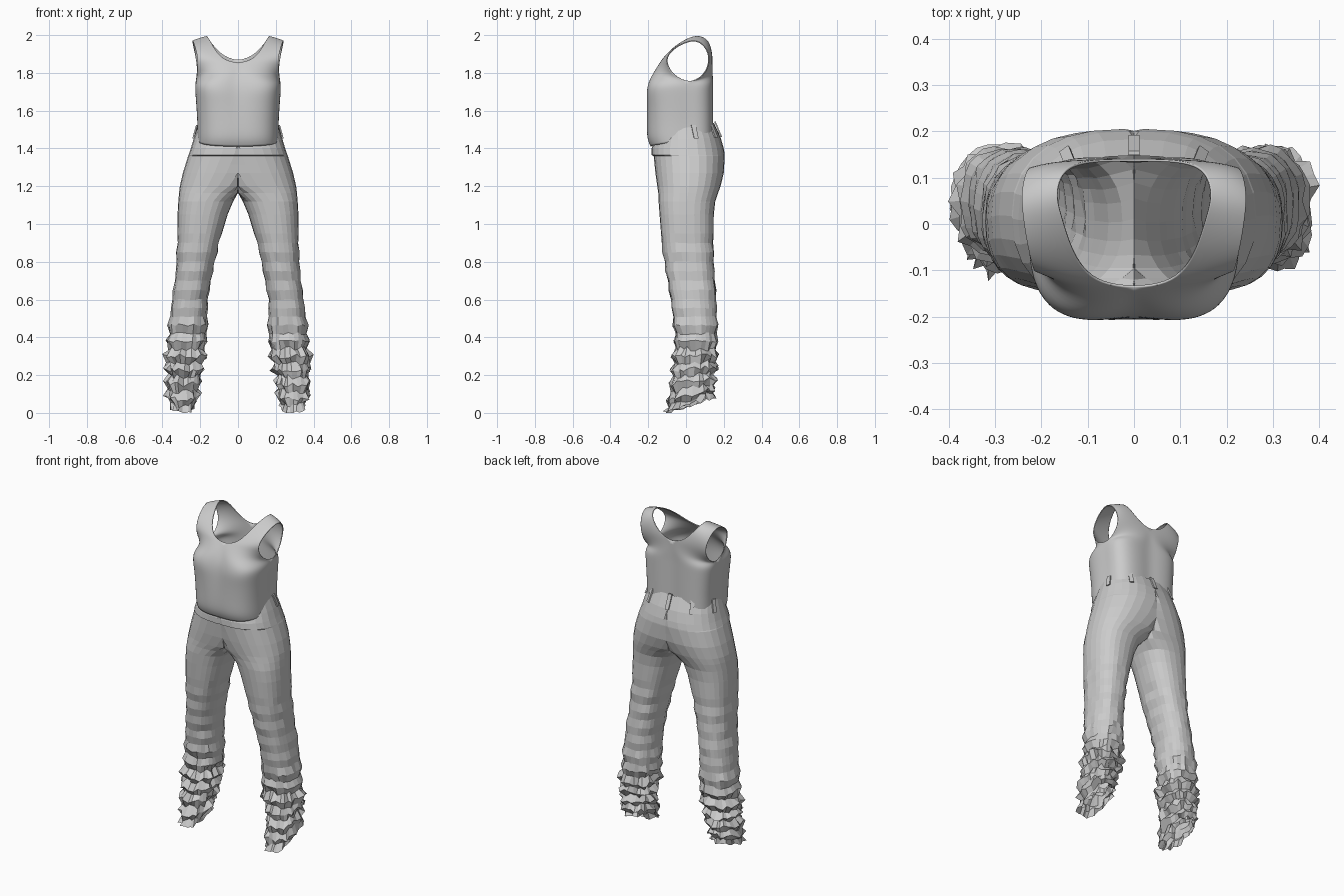
import bpy, bmesh, math, random
from mathutils import Vector

random.seed(7)
cube = bpy.data.objects.get("Cube")
if cube:
    bpy.data.objects.remove(cube, do_unlink=True)


def make_material(name, rgb):
    mat = bpy.data.materials.new(name)
    mat.use_nodes = True
    color = (*rgb, 1)
    mat.diffuse_color = color
    mat.node_tree.nodes["Principled BSDF"].inputs["Base Color"].default_value = color
    return mat


cloth = make_material("light grey cloth", (0.6, 0.6, 0.6))


def finish(name, bm):
    """Weld the seams, orient the faces and make the object."""
    bmesh.ops.remove_doubles(bm, verts=bm.verts, dist=0.0005)
    bmesh.ops.recalc_face_normals(bm, faces=bm.faces)
    mesh = bpy.data.meshes.new(name)
    bm.to_mesh(mesh)
    bm.free()
    mesh.materials.append(cloth)
    obj = bpy.data.objects.new(name, mesh)
    bpy.context.collection.objects.link(obj)
    return obj


def loft(bm, rows, closed=False):
    """Bridge consecutive rows of points with quads."""
    grid = [[bm.verts.new(p) for p in row] for row in rows]
    count = len(rows[0])
    for low, high in zip(grid, grid[1:]):
        for i in range(count if closed else count - 1):
            j = (i + 1) % count
            quad = (low[i], low[j], high[j], high[i])
            # skip the hidden part lying on the middle plane
            if any(abs(v.co.x) > 1e-5 for v in quad):
                bm.faces.new(quad)


def bend(start, control, end, steps=8):
    """Quadratic curve from the middle of the body out to the side."""
    a, b, c = Vector(start), Vector(control), Vector(end)
    result = []
    for i in range(steps + 1):
        t = i / steps
        result.append(a * (1 - t) ** 2 + b * 2 * t * (1 - t) + c * t * t)
    return result


# Tank top: lower body rows (height, side lift, front y, bulge, side x)
BODY = [
    (1.41, .04, -.185, .03, .212),
    (1.45, .03, -.205, .03, .212),
    (1.53, .02, -.205, .03, .213),
    (1.64, .01, -.2, .05, .22),
    (1.70, .01, -.195, .075, .225),
    (1.75, 0, -.185, .075, .225),
]
# Neck edge, arm edge and outward push, over the shoulder from front to back
SHOULDER = [
    ((0, -.165, 1.80), (.218, -.07, 1.785), -.1),
    ((0, -.14, 1.85), (.212, -.1, 1.84), -.035),
    ((.07, -.13, 1.868), (.214, -.105, 1.875), -.01),
    ((.11, -.1, 1.905), (.22, -.088, 1.91), 0),
    ((.137, -.05, 1.95), (.23, -.045, 1.945), 0),
    ((.155, .01, 1.985), (.238, .005, 1.967), 0),
    ((.17, .06, 2), (.243, .05, 1.975), 0),
    ((.16, .105, 1.985), (.24, .09, 1.955), .01),
    ((.135, .13, 1.95), (.23, .12, 1.91), .01),
    ((.08, .14, 1.89), (.22, .125, 1.86), .01),
    ((0, .14, 1.86), (.216, .11, 1.81), .02),
    ((0, .138, 1.80), (.222, .07, 1.765), .06),
]

rows = []
for z, lift, front, bulge, side in BODY:
    rows.append(bend((0, front, z), (side + .03, front - bulge, z), (side, .015, z + lift)))
for neck, arm, push in SHOULDER:
    control = Vector(neck).lerp(Vector(arm), .6) + Vector((0, push, .004))
    rows.append(bend(neck, control, arm))
for z, lift, front, bulge, side in reversed(BODY):
    top = z + lift
    rows.append(bend((0, .135, top), (side + .02, .18, top), (side, .015, top)))

bm = bmesh.new()
for sign in (1, -1):
    loft(bm, [[(sign * p.x, p.y, p.z) for p in row] for row in rows])
tank_top = finish("tank_top", bm)
for face in tank_top.data.polygons:
    face.use_smooth = True
tank_top.modifiers.new("smooth_cloth", "SUBSURF").levels = 2
tank_top.modifiers["smooth_cloth"].render_levels = 2
hem = tank_top.modifiers.new("hem_thickness", "SOLIDIFY")
hem.thickness = 0.005

# Trousers: height, tilt, inner x, outer x, front y, back y
LEG = [
    (1.51, .025, -.215, .215, -.15, .148),
    (1.45, .01, -.235, .235, -.168, .183),
    (1.40, 0, -.23, .25, -.182, .2),
    (1.365, 0, -.22, .262, -.182, .205),
    (1.36, 0, -.22, .264, -.171, .205),
    (1.27, 0, -.17, .292, -.162, .2),
    (1.20, 0, -.1, .308, -.152, .183),
    (1.165, 0, -.03, .312, -.147, .17),
    (1.12, 0, .025, .316, -.145, .155),
    (1.05, 0, .055, .32, -.14, .147),
    (.9, 0, .1, .322, -.128, .146),
    (.75, 0, .135, .328, -.105, .15),
    (.6, 0, .16, .348, -.08, .16),
    (.42, 0, .165, .37, -.057, .163),
    (.3, 0, .175, .38, -.058, .155),
    (.2, .01, .2, .375, -.065, .15),
    (.1, .03, .215, .375, -.085, .15),
    (.042, .04, .235, .35, -.1, .14),
]


def ring_point(row, angle):
    """Point on one softly squared cross-section, kept on its own side."""
    z, tilt, inner, outer, front, back = row
    c, s = math.cos(angle), math.sin(angle)
    c = math.copysign(abs(c) ** .85, c)
    s = math.copysign(abs(s) ** .85, s)
    x = (inner + outer) / 2 + (outer - inner) / 2 * c
    y = (front + back) / 2 + (back - front) / 2 * s
    return Vector((max(x, 0), y, z + tilt * s))


def dense_rows(table):
    """Add rows between the long spans, closer together at the cuffs."""
    for a, b in zip(table, table[1:]):
        span = a[0] - b[0]
        parts = max(1, round(span / (.035 if a[0] < .5 else .05)))
        for k in range(parts):
            t = k / parts
            yield tuple(u + (v - u) * t for u, v in zip(a, b))
    yield table[-1]


SIDES = 28
bm = bmesh.new()
for sign in (1, -1):
    rings = []
    for n, row in enumerate(dense_rows(LEG)):
        z = row[0]
        # cloth is smooth at the hip, creased at the knee, crumpled at the cuff
        crumple = .019 if z < .36 else .009 if z < .5 else .004 if z < .95 else 0
        fold = crumple * .6 * (-1) ** n
        ring = []
        for i in range(SIDES):
            angle = math.tau * i / SIDES
            p = ring_point(row, angle)
            if crumple:
                r = fold + random.uniform(-crumple, crumple) * .8
                p += Vector((math.cos(angle) * r, math.sin(angle) * r,
                             random.uniform(-crumple, crumple) * .7))
                p.z = max(p.z, 0)
            ring.append((sign * p.x, p.y, p.z))
        rings.append(ring)
    loft(bm, rings, closed=True)
finish("trousers", bm)

# Belt loops standing on the waistband
bm = bmesh.new()
top_row, low_row = LEG[0], LEG[1]
for degrees in (12, 55, 90, 125, 168):
    mirrored = degrees > 90
    angle = math.radians(180 - degrees if mirrored else degrees)
    top, low = ring_point(top_row, angle), ring_point(low_row, angle)
    out = Vector((math.cos(angle), math.sin(angle), 0))
    across = Vector((-out.y, out.x, 0)) * .012
    corners = [base + out * depth + across * side
               for base in (low, top + Vector((0, 0, .008)))
               for depth, side in ((.001, -1), (.009, -1), (.009, 1), (.001, 1))]
    if mirrored:
        corners = [Vector((-p.x, p.y, p.z)) for p in corners]
    verts = [bm.verts.new(p) for p in corners]
    bm.faces.new(verts[:4])
    bm.faces.new(verts[4:])
    for i in range(4):
        j = (i + 1) % 4
        bm.faces.new((verts[i], verts[j], verts[j + 4], verts[i + 4]))
finish("belt_loops", bm)
